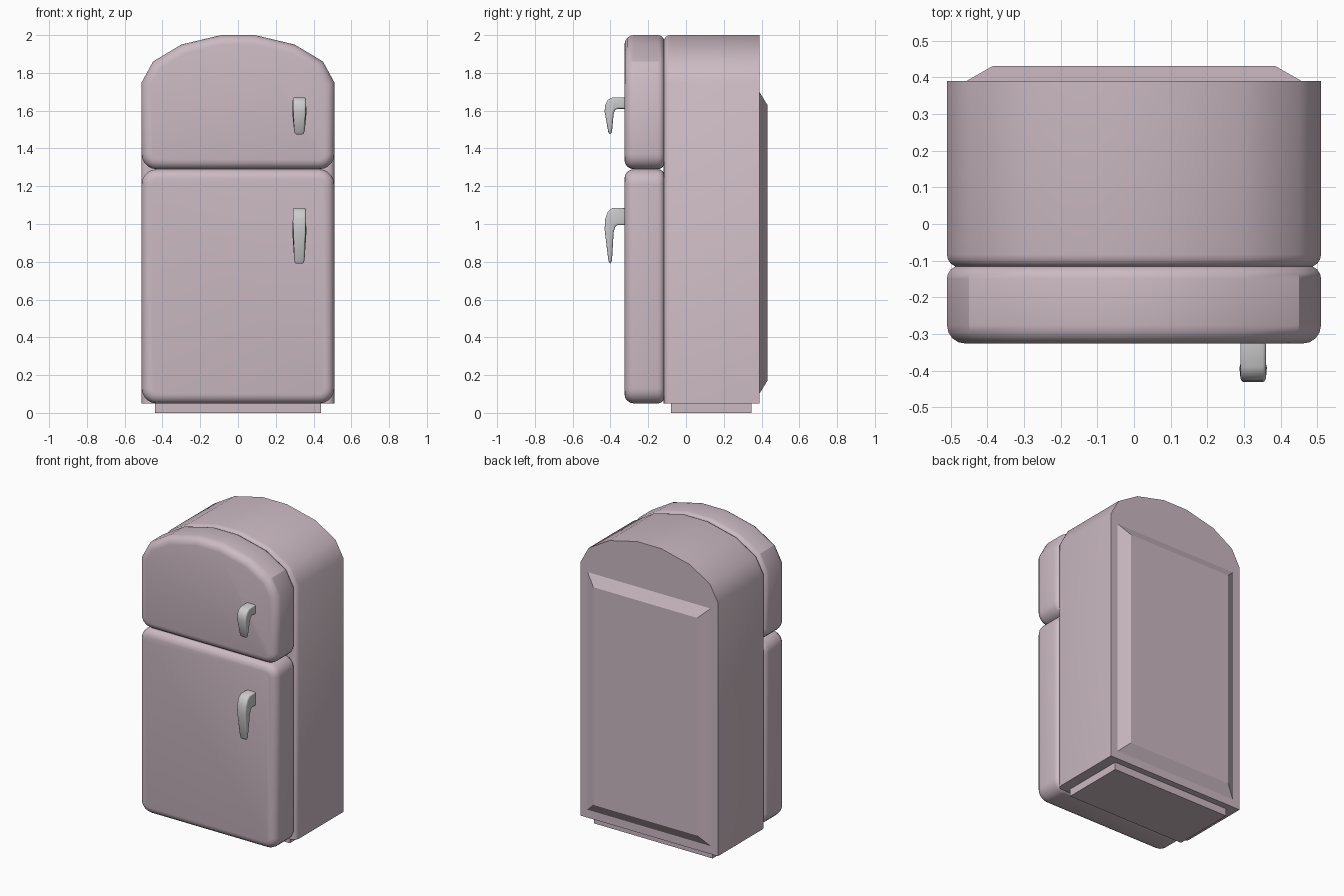
import bpy, bmesh
from math import sin, cos, pi, radians

if "Cube" in bpy.data.objects:
    bpy.data.objects.remove(bpy.data.objects["Cube"])

pink = bpy.data.materials.new("pink_enamel")
pink.diffuse_color = (0.60, 0.49, 0.54, 1)
pink.use_nodes = True
pink.node_tree.nodes["Principled BSDF"].inputs["Base Color"].default_value = pink.diffuse_color

HALF_ARCH = [(0.51, 1.75), (0.45, 1.86), (0.30, 1.95), (0.09, 2.0)]
ARCH = HALF_ARCH + [(-x, z) for x, z in reversed(HALF_ARCH)]


def corner(cx, cz, r, start, n=5):
    return [(cx + r * cos(start + pi / 2 * i / n), cz + r * sin(start + pi / 2 * i / n))
            for i in range(n + 1)]


def finish(name, bm, mat, angle):
    bmesh.ops.recalc_face_normals(bm, faces=bm.faces)
    me = bpy.data.meshes.new(name)
    bm.to_mesh(me)
    bm.free()
    ob = bpy.data.objects.new(name, me)
    bpy.context.collection.objects.link(ob)
    if mat:
        me.materials.append(mat)
    bpy.ops.object.select_all(action='DESELECT')
    ob.select_set(True)
    bpy.context.view_layer.objects.active = ob
    if angle:
        bpy.ops.object.shade_smooth_by_angle(angle=radians(angle))
    return ob


def prism(pts, to3d, a, b):
    bm = bmesh.new()
    lo = [bm.verts.new(to3d(p, a)) for p in pts]
    hi = [bm.verts.new(to3d(p, b)) for p in pts]
    bm.faces.new(lo)
    bm.faces.new(hi)
    for i in range(len(pts)):
        j = (i + 1) % len(pts)
        bm.faces.new((lo[i], lo[j], hi[j], hi[i]))
    bmesh.ops.recalc_face_normals(bm, faces=bm.faces)
    return bm


def round_rim(bm, axis, value, r, segs=4, keep=lambda e: True):
    edges = [e for e in bm.edges
             if all(abs(v.co[axis] - value) < 1e-4 for v in e.verts) and keep(e)]
    bmesh.ops.bevel(bm, geom=edges, offset=r, offset_type='OFFSET', segments=segs,
                    profile=0.5, affect='EDGES', clamp_overlap=True)


def xz(p, y):
    return (p[0], y, p[1])


def yz(p, x):
    return (x, p[0], p[1])


def frustum(name, lo, hi):
    """Two rectangles given as four corners each, joined by sides."""
    bm = bmesh.new()
    a = [bm.verts.new(c) for c in lo]
    b = [bm.verts.new(c) for c in hi]
    bm.faces.new(a)
    bm.faces.new(b)
    for i in range(4):
        j = (i + 1) % 4
        bm.faces.new((a[i], a[j], b[j], b[i]))
    return finish(name, bm, pink, 0)


def rect(x, lo, hi):
    return [(-x, lo), (x, lo), (x, hi), (-x, hi)]


# arched cabinet with a rounded front rim, square along the floor
bm = prism([(-0.51, 0.05), (0.51, 0.05)] + ARCH, xz, -0.118, 0.39)
round_rim(bm, 1, -0.118, 0.035,
          keep=lambda e: not all(v.co.z < 0.06 for v in e.verts))
finish("cabinet", bm, pink, 40)

# doors
R = 0.08
lower = (corner(-0.43, 0.05 + R, R, pi) + corner(0.43, 0.05 + R, R, 1.5 * pi)
         + corner(0.43, 1.29 - R, R, 0) + corner(-0.43, 1.29 - R, R, pi / 2))
upper = corner(-0.43, 1.29 + R, R, pi) + corner(0.43, 1.29 + R, R, 1.5 * pi) + ARCH
for name, outline in (("fridge_door", lower), ("freezer_door", upper)):
    bm = prism(outline, xz, -0.326, -0.114)
    round_rim(bm, 1, -0.326, 0.05)
    round_rim(bm, 1, -0.114, 0.035)
    finish(name, bm, pink, 29)

# hooked handles: y, and depth below the top
HOOK = [(-0.32, 0), (-0.39, 0), (-0.414, 0.013), (-0.428, 0.04), (-0.431, 0.075),
        (-0.411, 0.185), (-0.402, 0.195), (-0.392, 0.185), (-0.383, 0.085),
        (-0.374, 0.065), (-0.36, 0.06), (-0.32, 0.06)]
for name, top, stretch in (("freezer_handle", 1.67, 1.0), ("fridge_handle", 1.085, 1.51)):
    bm = prism([(y, top - d * stretch) for y, d in HOOK], yz, 0.29, 0.36)
    # narrow the tip
    for v in bm.verts:
        if v.co.z < top - 0.18 * stretch:
            v.co.x = 0.325 + (v.co.x - 0.325) * 0.75
    rim = [e for e in bm.edges if (e.verts[0].co.x > 0.325) == (e.verts[1].co.x > 0.325)]
    bmesh.ops.bevel(bm, geom=rim, offset=0.015, offset_type='OFFSET', segments=3,
                    profile=0.5, affect='EDGES', clamp_overlap=True)
    finish(name, bm, None, 50)

# raised back panel and plinth
frustum("back_panel", [xz(p, 0.388) for p in rect(0.46, 0.10, 1.70)],
        [xz(p, 0.431) for p in rect(0.385, 0.17, 1.63)])
frustum("plinth", [(x, y, 0) for x, y in rect(0.44, -0.08, 0.347)],
        [(x, y, 0.055) for x, y in rect(0.44, -0.08, 0.347)])
